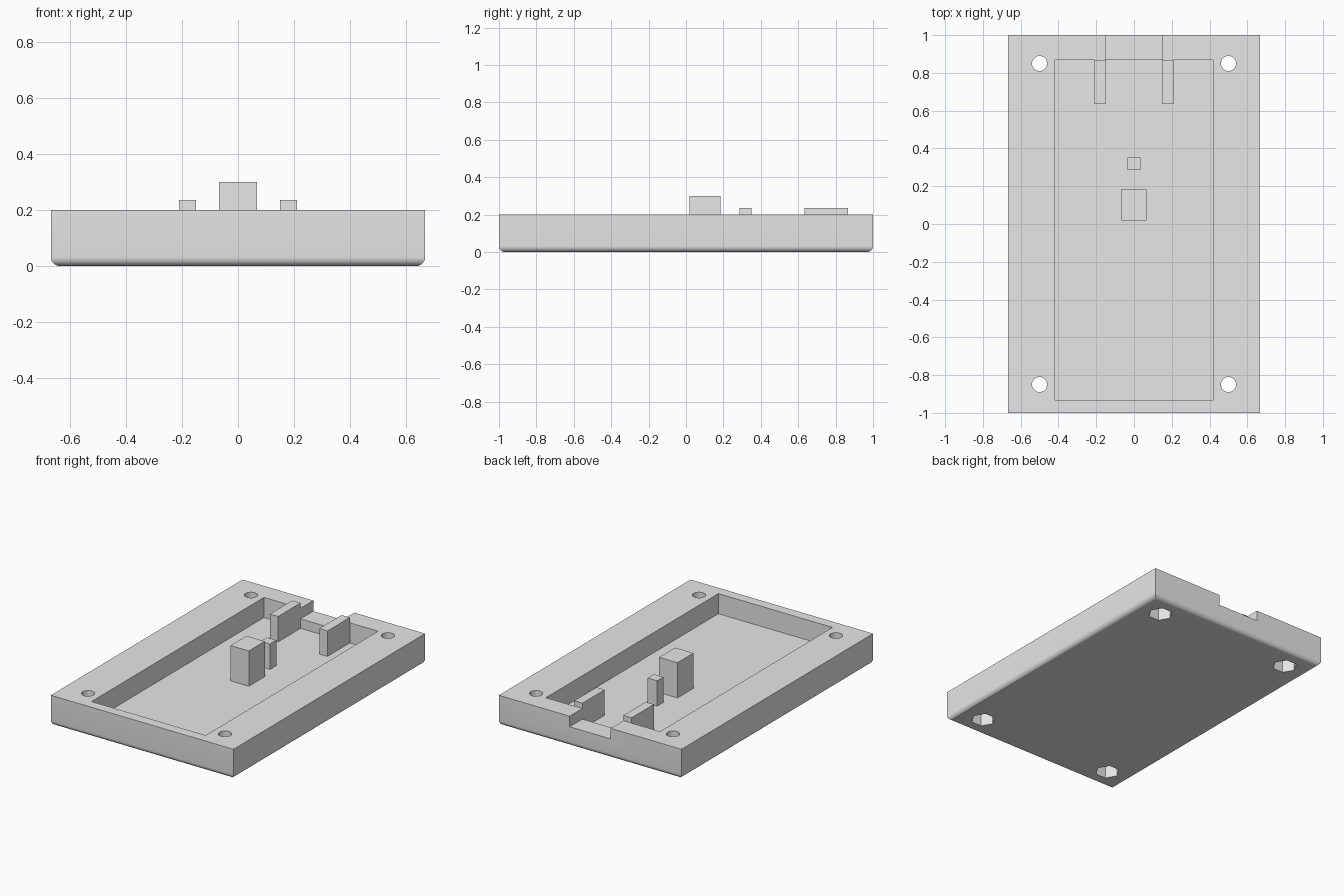
import bpy, bmesh, math
from mathutils import Matrix

if "Cube" in bpy.data.objects:
    bpy.data.objects.remove(bpy.data.objects["Cube"])

grey = bpy.data.materials.new("light grey")
grey.diffuse_color = (0.8, 0.8, 0.8, 1)
grey.use_nodes = True
grey.node_tree.nodes["Principled BSDF"].inputs["Base Color"].default_value = grey.diffuse_color


def add_object(name, bm):
    mesh = bpy.data.meshes.new(name)
    bm.to_mesh(mesh)
    bm.free()
    mesh.materials.append(grey)
    obj = bpy.data.objects.new(name, mesh)
    bpy.context.collection.objects.link(obj)
    return obj


def box(name, x0, x1, y0, y1, z0, z1, round_bottom=0):
    bm = bmesh.new()
    m = Matrix.Translation(((x0 + x1) / 2, (y0 + y1) / 2, (z0 + z1) / 2))
    m = m @ Matrix.Diagonal((x1 - x0, y1 - y0, z1 - z0, 1))
    bmesh.ops.create_cube(bm, size=1, matrix=m)
    if round_bottom:
        edges = [e for e in bm.edges if all(v.co.z < z0 + 1e-4 for v in e.verts)]
        bmesh.ops.bevel(bm, geom=edges, offset=round_bottom, segments=8,
                        profile=0.5, affect='EDGES')
    return add_object(name, bm)


def prism(name, x, y, z0, z1, radius, sides, turn=0):
    bm = bmesh.new()
    m = Matrix.Translation((x, y, (z0 + z1) / 2)) @ Matrix.Rotation(turn, 4, 'Z')
    bmesh.ops.create_cone(bm, cap_ends=True, segments=sides, radius1=radius,
                          radius2=radius, depth=z1 - z0, matrix=m)
    return add_object(name, bm)


def cut(target, cutter):
    cutter.hide_render = True
    mod = target.modifiers.new("cut", 'BOOLEAN')
    mod.operation = 'DIFFERENCE'
    mod.solver = 'EXACT'
    mod.object = cutter
    bpy.context.view_layer.objects.active = target
    bpy.ops.object.modifier_apply(modifier=mod.name)
    bpy.data.objects.remove(cutter)


# Tray body with rounded lower edges
FLOOR = 0.067
tray = box("tray", -0.667, 0.667, -1, 1, 0, 0.2, round_bottom=0.033)

# Open pocket and the notch through the back wall
cut(tray, box("pocket_cutter", -0.417, 0.417, -0.933, 0.867, FLOOR, 0.4))
cut(tray, box("notch_cutter", -0.15, 0.15, 0.8, 1.1, 0.13, 0.4))

# Screw holes with hexagonal nut recesses underneath
for sx in (-1, 1):
    for sy in (-1, 1):
        x, y = sx * 0.5, sy * 0.85
        cut(tray, prism("hole_cutter", x, y, -0.1, 0.3, 0.04, 32))
        cut(tray, prism("nut_cutter", x, y, -0.1, 0.1, 0.075, 6, math.radians(30)))

# Smooth rounding, sharp corners
bpy.ops.object.select_all(action='DESELECT')
tray.select_set(True)
bpy.context.view_layer.objects.active = tray
bpy.ops.object.shade_smooth_by_angle(angle=math.radians(30))

# Support posts
box("tall_post", -0.067, 0.067, 0.018, 0.185, FLOOR, 0.3)
box("small_post", -0.034, 0.034, 0.285, 0.351, FLOOR, 0.235)

# Guide rails either side of the notch
box("left_rail", -0.21, -0.15, 0.634, 0.867, FLOOR, 0.235)
box("right_rail", 0.15, 0.21, 0.634, 0.867, FLOOR, 0.235)
